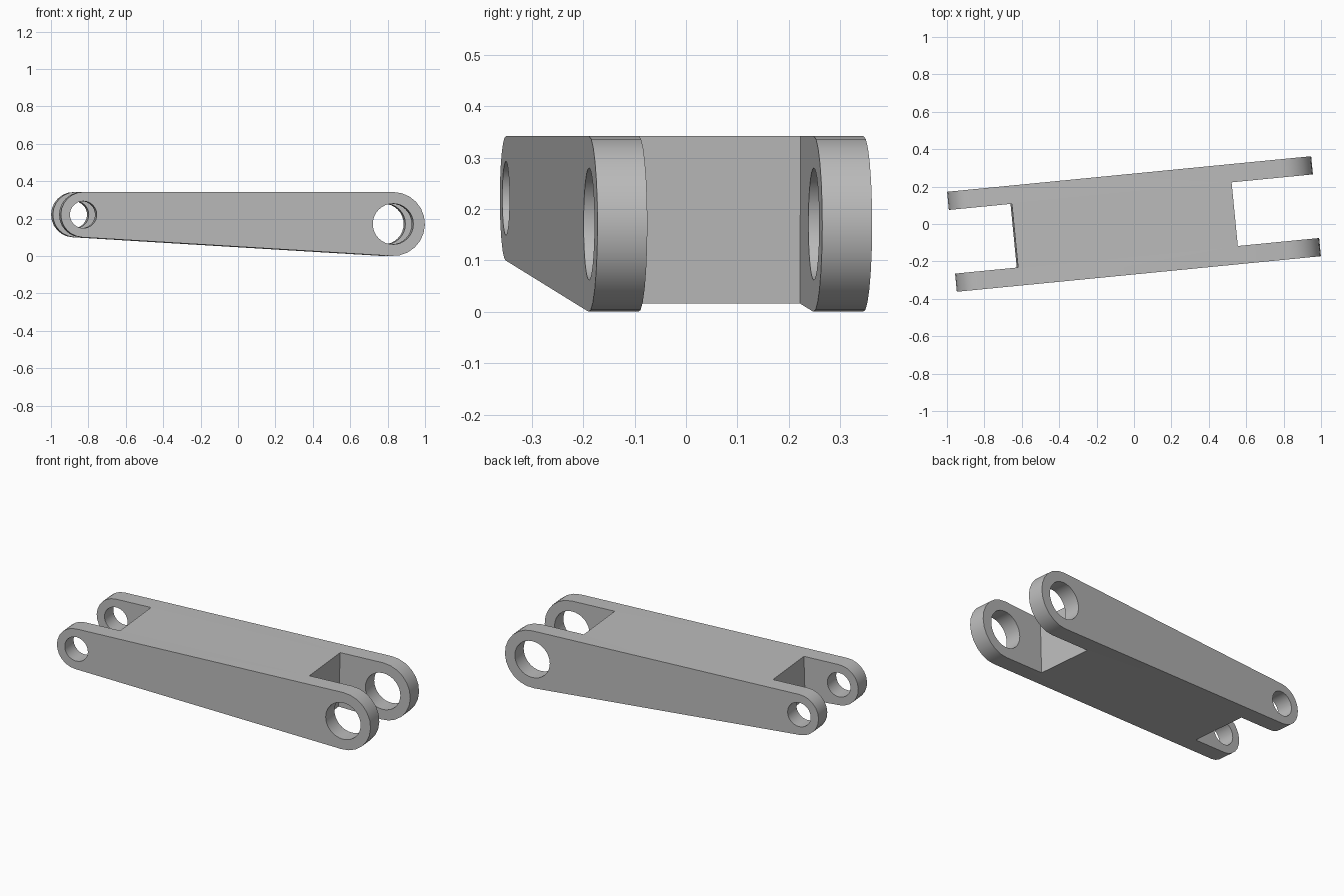
import bpy, bmesh
from math import sin, cos, atan2, radians, pi

cube = bpy.data.objects.get("Cube")
if cube:
    bpy.data.objects.remove(cube, do_unlink=True)

HEIGHT = 0.342
HALF_WIDTH = 0.2685
SLOT_HALF = 0.171
BIG = (0.807, 0.171, 0.171)      # x, z, radius of the large eye
SMALL = (-0.857, 0.221, 0.121)   # x, z, radius of the small eye
YAW = radians(5.58)

grey = bpy.data.materials.new("plain grey")
grey.use_nodes = True
colour = (0.5, 0.5, 0.5, 1)
grey.diffuse_color = colour
grey.node_tree.nodes["Principled BSDF"].inputs["Base Color"].default_value = colour


def arc(cx, cz, r, start, end, steps):
    """Points along an arc in the x-z plane."""
    angles = [start + (end - start) * i / steps for i in range(steps + 1)]
    return [(cx + r * cos(a), cz + r * sin(a)) for a in angles]


def prism(name, profile, half):
    """Closed x-z profile extruded along y."""
    bm = bmesh.new()
    face = bm.faces.new([bm.verts.new((x, -half, z)) for x, z in profile])
    new = bmesh.ops.extrude_face_region(bm, geom=[face])["geom"]
    verts = [g for g in new if isinstance(g, bmesh.types.BMVert)]
    bmesh.ops.translate(bm, verts=verts, vec=(0, 2 * half, 0))
    bmesh.ops.recalc_face_normals(bm, faces=bm.faces)
    mesh = bpy.data.meshes.new(name)
    bm.to_mesh(mesh)
    bm.free()
    mesh.materials.append(grey)
    obj = bpy.data.objects.new(name, mesh)
    bpy.context.collection.objects.link(obj)
    return obj


# Tapered link: flat top, sloping underside tangent to both eyes
taper = 2 * atan2(BIG[2] - SMALL[2], BIG[0] - SMALL[0])
low = -pi / 2 - taper
outline = arc(*BIG, low, pi / 2, 12) + arc(*SMALL, pi / 2, low + 2 * pi, 12)
link = prism("clevis_link", outline, HALF_WIDTH)


# Fork slots, with floors square to the link's centre line
def slot(name, top_x, outer_x):
    lean = sin(taper / 2)
    ends = [(top_x - lean * (HEIGHT - z), z) for z in (-0.2, 0.6)]
    return prism(name, [(outer_x, -0.2), ends[0], ends[1], (outer_x, 0.6)], SLOT_HALF)


cutters = [slot("small_fork_cutter", -0.639, -1.3),
           slot("large_fork_cutter", 0.541, 1.3)]

# Pin holes through both forks
for name, eye, radius in (("small_pin_cutter", SMALL, 0.072),
                          ("large_pin_cutter", BIG, 0.109)):
    ring = arc(eye[0], eye[1], radius, 0, 2 * pi, 32)[:-1]
    cutters.append(prism(name, ring, 0.5))

bpy.ops.object.select_all(action="DESELECT")
bpy.context.view_layer.objects.active = link
link.select_set(True)
for cutter in cutters:
    cutter.hide_render = True
    mod = link.modifiers.new(cutter.name, "BOOLEAN")
    mod.operation = "DIFFERENCE"
    mod.solver = "EXACT"
    mod.object = cutter
    bpy.ops.object.modifier_apply(modifier=mod.name)
    bpy.data.objects.remove(cutter, do_unlink=True)

bpy.ops.object.shade_smooth_by_angle(angle=radians(30))
link.rotation_euler.z = YAW
